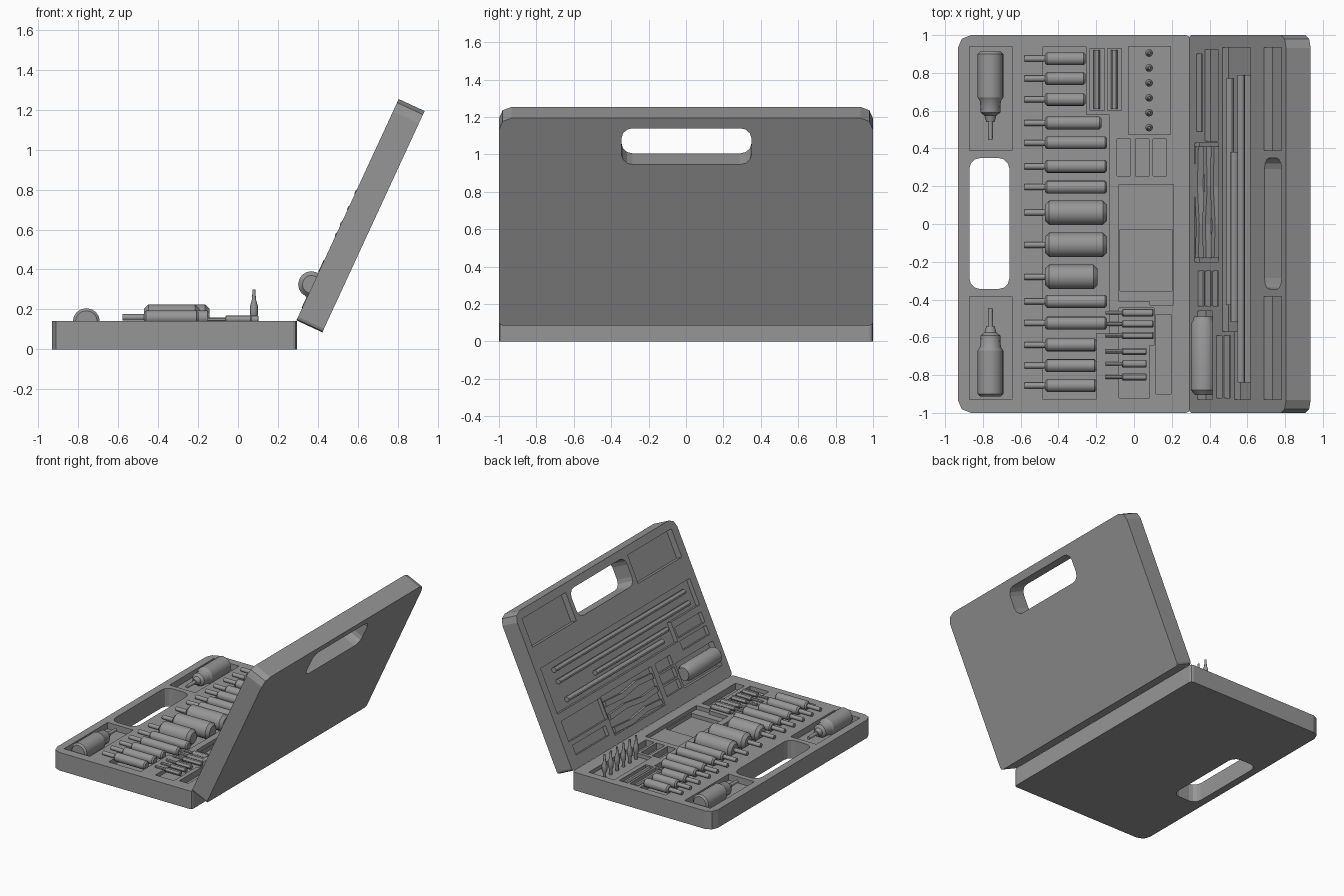
import bpy, bmesh, math
from mathutils import Matrix, Vector

if "Cube" in bpy.data.objects:
    bpy.data.objects.remove(bpy.data.objects["Cube"])

T = 0.143                      # tray thickness
HINGE = 0.295
D = 0.05                       # usual pocket depth
LID = Matrix.Translation((0.293, 0, 0.145)) @ Matrix.Rotation(-math.radians(65.2), 4, 'Y')
GREY = bpy.data.materials.new("dark_grey")
GREY.diffuse_color = (0.307, 0.307, 0.307, 1)
GREY.use_nodes = True
GREY.node_tree.nodes["Principled BSDF"].inputs["Base Color"].default_value = GREY.diffuse_color


def finish(name, bm, smooth=False, matrix=None):
    bmesh.ops.recalc_face_normals(bm, faces=bm.faces)
    if smooth:
        for f in bm.faces:
            f.smooth = True
        for e in bm.edges:
            e.smooth = e.calc_face_angle(0) < math.radians(30)
    me = bpy.data.meshes.new(name)
    bm.to_mesh(me)
    bm.free()
    me.materials.append(GREY)
    if matrix:
        me.transform(matrix)
    ob = bpy.data.objects.new(name, me)
    bpy.context.collection.objects.link(ob)
    return ob


def add_prism(bm, pts, z0, z1):
    lo = [bm.verts.new((x, y, z0)) for x, y in pts]
    hi = [bm.verts.new((x, y, z1)) for x, y in pts]
    bm.faces.new(lo[::-1])
    bm.faces.new(hi)
    n = len(pts)
    for i in range(n):
        j = (i + 1) % n
        bm.faces.new((lo[i], lo[j], hi[j], hi[i]))


def rect(x0, x1, y0, y1):
    return [(x0, y0), (x1, y0), (x1, y1), (x0, y1)]


def rounded(x0, x1, y0, y1, rl, rr, seg=2):
    pts = []
    for cx, cy, r, a in ((x0 + rl, y0 + rl, rl, 180), (x1 - rr, y0 + rr, rr, 270),
                         (x1 - rr, y1 - rr, rr, 0), (x0 + rl, y1 - rl, rl, 90)):
        for i in range(seg + 1):
            t = math.radians(a + 90 * i / seg)
            pts.append((cx + r * math.cos(t), cy + r * math.sin(t)))
    return pts


def tray(name, outline, top, hole, pockets, matrix=None):
    # solid slab with a handle hole and pockets cut into the top
    bm = bmesh.new()
    add_prism(bm, outline, top - T, top)
    ob = finish(name, bm)
    cb = bmesh.new()
    add_prism(cb, hole, top - T - 0.1, top + 0.1)
    for pts, depth in pockets:
        add_prism(cb, pts, top - depth, top + 0.1)
    cutter = finish(name + "_cutter", cb)
    cutter.hide_render = True
    mod = ob.modifiers.new("pockets", 'BOOLEAN')
    mod.operation = 'DIFFERENCE'
    mod.solver = 'EXACT'
    mod.use_self = True
    mod.object = cutter
    bpy.context.view_layer.objects.active = ob
    bpy.ops.object.modifier_apply(modifier=mod.name)
    bpy.data.objects.remove(cutter)
    if matrix:
        ob.data.transform(matrix)
    return ob


def lathe(name, profile, origin, axis, seg=16, matrix=None):
    # turned part: profile of (distance along axis, radius)
    a = {'X': Vector((1, 0, 0)), 'Y': Vector((0, 1, 0)), 'Z': Vector((0, 0, 1)),
         '-Y': Vector((0, -1, 0))}[axis]
    u = Vector((0, 0, 1)) if axis != 'Z' else Vector((1, 0, 0))
    v = a.cross(u)
    o = Vector(origin)
    bm = bmesh.new()
    rings = []
    for t, r in profile:
        rings.append([bm.verts.new(o + a * t + r * (u * math.cos(k) + v * math.sin(k)))
                      for k in (2 * math.pi * i / seg for i in range(seg))])
    for p, q in zip(rings, rings[1:]):
        for i in range(seg):
            j = (i + 1) % seg
            bm.faces.new((p[i], p[j], q[j], q[i]))
    bm.faces.new(rings[0])
    bm.faces.new(rings[-1])
    return finish(name, bm, True, matrix)


def bit_profile(x0, xs, x1, rs, r, c):
    # thin shank, then a fat body with chamfered ends
    return [(x0, rs), (xs, rs), (xs, r - c), (xs + c, r), (x1 - c, r), (x1, r - c)]


# base tray
pockets = [(rect(-0.872, -0.647, 0.39, 0.94), D), (rect(-0.872, -0.647, -0.93, -0.385), D),
           ([(-0.482, -0.93), (-0.2, -0.93), (-0.2, -0.58), (-0.132, -0.58), (-0.132, 0.58),
             (-0.255, 0.58), (-0.255, 0.94), (-0.482, 0.94)], D),
           (rect(-0.232, -0.157, 0.6, 0.93), 0.03), (rect(-0.14, -0.067, 0.6, 0.93), 0.03),
           (rect(-0.03, 0.192, 0.475, 0.94), 0.03),
           ([(0.085, -0.43), (0.21, -0.43), (0.21, 0.21), (-0.08, 0.21), (-0.08, -0.41),
             (0.085, -0.41)], 0.03),
           (rect(-0.075, 0.2, -0.355, -0.03), 0.06),
           ([(-0.08, -0.92), (0.083, -0.92), (0.083, -0.64), (0.105, -0.64), (0.105, -0.445),
             (-0.08, -0.445)], 0.03),
           (rect(0.117, 0.197, -0.9, -0.48), D)]
pockets += [(rect(x, x + 0.072, 0.255, 0.45), D) for x in (-0.09, 0.007, 0.1)]
tray("base_tray", rounded(-0.932, HINGE, -1, 1, 0.068, 0.02), T,
     rounded(-0.872, -0.659, -0.345, 0.35, 0.06, 0.06, 3), pockets)

# lid tray, modelled flat from the hinge and swung open
pockets = [(rect(0.94, 1.16, 0.39, 0.935), D), (rect(0.94, 1.16, -0.93, -0.385), D),
           ([(0.42, -0.57), (0.57, -0.57), (0.57, -0.93), (0.775, -0.93), (0.775, 0.935),
             (0.42, 0.935)], 0.035),
           (rect(0.09, 0.165, 0.49, 0.9), 0.03), (rect(0.2, 0.36, 0.44, 0.925), 0.03),
           (rect(0.065, 0.365, -0.2, 0.43), 0.03),
           (rect(0.1, 0.29, -0.93, -0.46), D),
           (rect(0.345, 0.415, -0.92, -0.59), 0.03), (rect(0.44, 0.52, -0.92, -0.59), 0.03)]
pockets += [(rect(u, u + 0.075, -0.435, -0.25), 0.03) for u in (0.11, 0.2, 0.29)]
tray("lid_tray", rounded(0, 1.222, -1, 1, 0.02, 0.068), 0,
     rounded(0.948, 1.162, -0.345, 0.35, 0.06, 0.06, 3), pockets, LID)

# row of large bits
row = [(0.875, -0.26), (0.77, -0.26), (0.66, -0.26), (0.535, -0.175), (0.43, -0.145),
       (0.305, -0.145), (0.195, -0.145), (0.06, -0.145), (-0.11, -0.145), (-0.28, -0.195),
       (-0.41, -0.145), (-0.525, -0.145), (-0.64, -0.2), (-0.75, -0.2), (-0.855, -0.2)]
for i, (y, end) in enumerate(row):
    big = i in (7, 8, 9)
    r, c = (0.065, 0.022) if big else (0.034, 0.01)
    lathe(f"large_bit_{i + 1}", bit_profile(-0.582, -0.473, end, 0.016, r, c),
          (0.002, y, 0.16), 'X')

# small bits
for i, y in enumerate((-0.47, -0.53, -0.59, -0.675, -0.74, -0.81)):
    end = 0.103 if i < 3 else 0.067
    lathe(f"small_bit_{i + 1}", bit_profile(-0.152, -0.063, end, 0.01, 0.019, 0.004),
          (0, y, 0.15), 'X', 12)

# two stubby drivers, mirrored
for side, axis in (("back", 'Y'), ("front", '-Y')):
    lathe("driver_" + side, [(0.445, 0.012), (0.54, 0.014), (0.54, 0.022), (0.575, 0.032),
                             (0.58, 0.04), (0.59, 0.052), (0.65, 0.055), (0.67, 0.068),
                             (0.9, 0.068), (0.912, 0.055)], (-0.76, 0, 0.138), axis)

# upright tips
for i in range(6):
    lathe(f"upright_tip_{i + 1}", [(0.11, 0.012), (0.155, 0.012), (0.175, 0.02), (0.215, 0.02),
                                   (0.25, 0.01), (0.3, 0.007)], (0.08, 0.905 - 0.079 * i, 0), 'Z', 12)

# slim rods in the base slots
for i, x in enumerate((-0.197, -0.105)):
    lathe(f"slim_rod_{i + 1}", [(0.61, 0.018), (0.92, 0.018)], (x, 0, 0.126), 'Y', 12)

# long rods in the lid
for i, (u, y0, y1) in enumerate(((0.475, -0.43, 0.77), (0.535, -0.52, 0.38),
                                 (0.62, -0.84, 0.79), (0.71, -0.84, 0.79))):
    lathe(f"long_rod_{i + 1}", [(y0, 0.02), (y1, 0.02)], (u, 0, -0.015), 'Y', 12, LID)

# thick grip in the lid
lathe("lid_grip", [(-0.905, 0.045), (-0.88, 0.066), (-0.53, 0.066), (-0.51, 0.055),
                   (-0.49, 0.05)], (0.195, 0, 0.008), 'Y', 16, LID)

# bent flat blades in the lid
for i, (u, s) in enumerate(((0.1, 1), (0.2, -1), (0.3, 1))):
    line = [(u, -0.18), (u + 0.012 * s, 0.0), (u - 0.012 * s, 0.2), (u, 0.41)]
    bm = bmesh.new()
    add_prism(bm, [(x + 0.02, y) for x, y in line] + [(x - 0.02, y) for x, y in line[::-1]],
              -0.031, 0.003)
    finish(f"flat_blade_{i + 1}", bm, False, LID)
